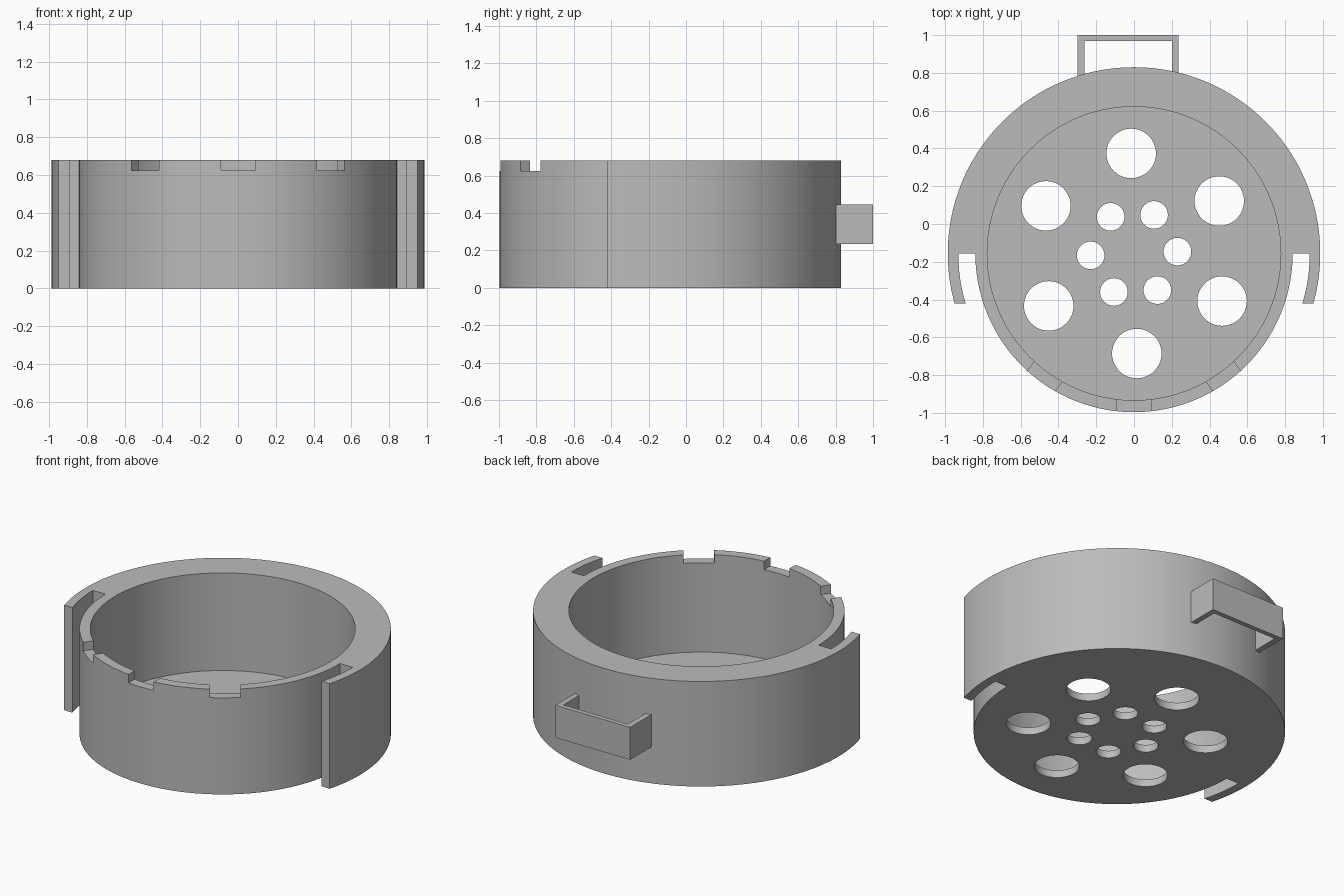
import bpy, bmesh
from math import sin, cos, asin, radians, pi
from mathutils import Matrix, Vector

CY = -0.156                      # centre of the round body in y
HEIGHT, FLOOR, NOTCH_Z = 0.68, 0.048, 0.625
CUP_R, BORE_R, SLOT_R, SHELL_R = 0.84, 0.777, 0.93, 0.986
LIP_Y = -0.264                   # shell ends, relative to the centre

if "Cube" in bpy.data.objects:
    bpy.data.objects.remove(bpy.data.objects["Cube"])

grey = bpy.data.materials.new("grey_plastic")
grey.use_nodes = True
grey.diffuse_color = (0.5, 0.5, 0.5, 1)
grey.node_tree.nodes["Principled BSDF"].inputs["Base Color"].default_value = (0.5, 0.5, 0.5, 1)


def prism(name, outline, z0, z1):
    """Extrude a closed outline from z0 to z1."""
    bm = bmesh.new()
    face = bm.faces.new([bm.verts.new((x, y, z0)) for x, y in outline])
    top = bmesh.ops.extrude_face_region(bm, geom=[face])["geom"]
    bmesh.ops.translate(bm, vec=(0, 0, z1 - z0),
                        verts=[v for v in top if isinstance(v, bmesh.types.BMVert)])
    bmesh.ops.recalc_face_normals(bm, faces=bm.faces)
    mesh = bpy.data.meshes.new(name)
    bm.to_mesh(mesh)
    bm.free()
    mesh.materials.append(grey)
    obj = bpy.data.objects.new(name, mesh)
    bpy.context.collection.objects.link(obj)
    return obj


def arc(r, a0, a1, n, cx=0, cy=CY):
    return [(cx + r * cos(a0 + (a1 - a0) * i / n), cy + r * sin(a0 + (a1 - a0) * i / n))
            for i in range(n + 1)]


def circle(r, n, cx=0, cy=CY):
    return arc(r, 0, 2 * pi, n, cx, cy)[:-1]


def cut(obj, cutter):
    cutter.hide_render = True
    mod = obj.modifiers.new("cut", "BOOLEAN")
    mod.operation, mod.solver, mod.object = "DIFFERENCE", "EXACT", cutter
    bpy.context.view_layer.objects.active = obj
    bpy.ops.object.modifier_apply(modifier=mod.name)
    bpy.data.objects.remove(cutter)


# Body outline: thick rear shell, two open side slots, thinner front wall
a_out, a_in = asin(LIP_Y / SHELL_R), asin(LIP_Y / SLOT_R)
outline = (arc(SHELL_R, a_out, pi - a_out, 120)
           + arc(SLOT_R, pi - a_in, pi, 12)
           + arc(CUP_R, pi, 2 * pi, 96)
           + arc(SLOT_R, 0, a_in, 12))
body = prism("cup_body", outline, 0, HEIGHT)

# Round bore
cut(body, prism("bore_cutter", circle(BORE_R, 160), FLOOR, 1))

# Two rings of six floor holes
for ring_r, hole_r, start in ((0.53, 0.131, 91.6), (0.23, 0.073, 2.5)):
    for k in range(6):
        a = radians(start + 60 * k)
        hole = circle(hole_r, 48, ring_r * cos(a), CY + ring_r * sin(a))
        cut(body, prism("hole_cutter", hole, -0.1, 0.2))

# Three rim notches at the front
for deg in (-36, 0, 36):
    turn = Matrix.Rotation(radians(deg), 2)
    corners = [(-0.09, -0.9), (0.09, -0.9), (0.09, -0.7), (-0.09, -0.7)]
    pts = [turn @ Vector(c) for c in corners]
    cut(body, prism("notch_cutter", [(p.x, p.y + CY) for p in pts], NOTCH_Z, 1))

# Rear belt loop
loop = prism("rear_loop", [(-0.3, 0.76), (-0.3, 1), (0.235, 1), (0.235, 0.78),
                           (0.2, 0.78), (0.2, 0.97), (-0.263, 0.97), (-0.263, 0.76)],
             0.235, 0.445)

bpy.ops.object.select_all(action="DESELECT")
body.select_set(True)
bpy.context.view_layer.objects.active = body
bpy.ops.object.shade_smooth_by_angle(angle=radians(30))
